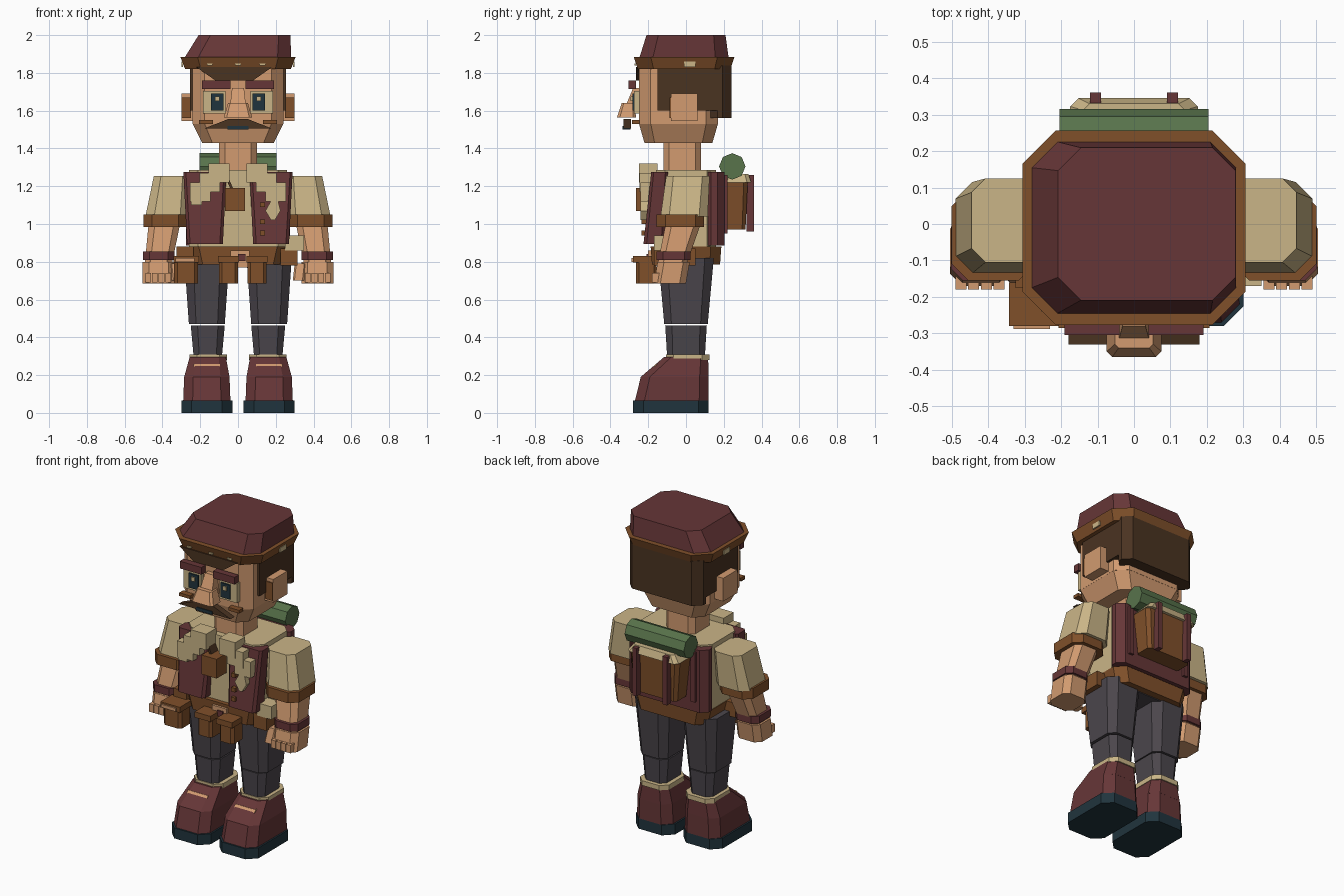
import bpy, bmesh, math
from mathutils import Matrix

cube = bpy.data.objects.get("Cube")
if cube:
    bpy.data.objects.remove(cube, do_unlink=True)


def material(name, code):
    srgb = [channel / 255 for channel in bytes.fromhex(code)]
    colour = [((c + .055) / 1.055) ** 2.4 for c in srgb] + [1]
    mat = bpy.data.materials.new(name)
    mat.use_nodes = True
    mat.diffuse_color = colour
    mat.node_tree.nodes["Principled BSDF"].inputs["Base Color"].default_value = colour
    return mat


MAROON = material("maroon", "663637")
SKIN = material("skin", "d29b70")
TAN = material("tan cloth", "cab587")
BROWN = material("leather brown", "80502a")
HAIR = material("dark hair", "4a3321")
GREEN = material("roll green", "58734b")
GREY = material("trouser grey", "4b464c")
NAVY = material("dark navy", "20343d")


def finish(name, mat, bm, pair):
    bmesh.ops.recalc_face_normals(bm, faces=bm.faces)
    mesh = bpy.data.meshes.new(name)
    bm.to_mesh(mesh)
    bm.free()
    mesh.materials.append(mat)
    part = bpy.data.objects.new(name, mesh)
    bpy.context.collection.objects.link(part)
    if pair:
        mirror = part.modifiers.new("both_sides", "MIRROR")
        mirror.use_mirror_merge = False


def outline(x, y, z, width, depth, soft):
    """Rectangle with corners cut off by a share of its shorter side."""
    cut = soft * min(width, depth)
    w, d = width / 2, depth / 2
    if not cut:
        return [(x - w, y - d, z), (x + w, y - d, z), (x + w, y + d, z), (x - w, y + d, z)]
    quarter = [(w, d - cut), (w - cut, d)]
    right = [(a, -b) for a, b in reversed(quarter)] + quarter
    left = [(-a, b) for a, b in reversed(right)]
    return [(x + a, y + b, z) for a, b in right + left]


def block(name, mat, base, size, top=(1, 1), lean=(0, 0), soft=.15, pair=False):
    """Tapered block standing on the point base; top scales and lean shifts its upper end."""
    x, y, z = base
    width, depth, height = size
    bm = bmesh.new()
    lower, upper = [[bm.verts.new(p) for p in ring] for ring in (
        outline(x, y, z, width, depth, soft),
        outline(x + lean[0], y + lean[1], z + height, width * top[0], depth * top[1], soft))]
    bm.faces.new(lower)
    bm.faces.new(upper)
    for i in range(len(lower)):
        bm.faces.new((lower[i - 1], lower[i], upper[i], upper[i - 1]))
    finish(name, mat, bm, pair)


def box(name, mat, base, size, **options):
    block(name, mat, base, size, soft=0, **options)


# Head, hair and hat
block("jaw", SKIN, (0, -.04, 1.43), (.38, .36, .1), top=(1.26, 1.16))
block("head", SKIN, (0, -.04, 1.53), (.48, .42, .3))
block("neck", SKIN, (0, -.02, 1.26), (.2, .2, .2))
box("side_hair", HAIR, (0, .01, 1.6), (.51, .32, .24))
block("back_hair", HAIR, (0, .18, 1.56), (.51, .12, .28), soft=.4)
box("fringe", HAIR, (-.02, -.25, 1.76), (.2, .03, .07), top=(2, 1))
block("hat_brim", BROWN, (0, -.01, 1.82), (.56, .49, .065), top=(1.09, 1.09), soft=.17)
block("hat_crown", MAROON, (0, -.01, 1.885), (.56, .47, .115), top=(.87, .89), lean=(.035, .01))
for x in (-.15, 0, .13):
    box("brim_stitch", TAN, (x, -.268, 1.84), (.03, .009, .01))
box("brim_patch", TAN, (.295, .02, 1.83), (.009, .06, .03), pair=True)

# Face
box("nose_bridge", SKIN, (0, -.28, 1.6), (.09, .1, .12), top=(.7, .4), lean=(0, .02))
block("nose_tip", SKIN, (0, -.315, 1.565), (.15, .1, .075), top=(.7, .7), lean=(0, .01))
box("moustache", HAIR, (0, -.31, 1.505), (.36, .04, .05), top=(.3, 1))
box("mouth", NAVY, (0, -.315, 1.5), (.11, .04, .02))
box("eye_white", TAN, (.125, -.26, 1.585), (.12, .03, .12), pair=True)
box("iris", NAVY, (.11, -.28, 1.6), (.065, .009, .09), pair=True)
box("eye_glint", TAN, (.11, -.288, 1.65), (.025, .009, .025), pair=True)
box("eyebrow", MAROON, (.115, -.285, 1.715), (.15, .04, .045), pair=True)
box("cheek_mark", BROWN, (.17, -.265, 1.53), (.075, .04, .02), pair=True)
box("ear", SKIN, (.265, -.01, 1.545), (.07, .14, .145), pair=True)
box("ear_shadow", BROWN, (.275, -.084, 1.56), (.05, .009, .11), pair=True)

# Torso and vest
block("shirt", TAN, (0, 0, .87), (.52, .32, .415))
block("hips", GREY, (0, 0, .78), (.4, .27, .1))
block("vest_front", MAROON, (.175, -.17, .895), (.19, .11, .38), top=(1.2, .8), lean=(0, .03), pair=True)
block("vest_back", MAROON, (0, .15, .885), (.55, .11, .39), soft=.35)
box("vest_strap", MAROON, (.2, .21, .95), (.03, .02, .31), pair=True)

# Stepped scarf, pendant and badge
for step in range(3):
    box("scarf_step", TAN, (.1 + .05 * step, -.2 + .005 * step, 1.22 - .05 * step), (.11, .1, .1), pair=True)
box("scarf_tail", TAN, (-.22, -.2, 1.1), (.06, .07, .06))
box("pendant", BROWN, (-.015, -.215, 1.07), (.105, .1, .12))
box("pendant_cord", HAIR, (-.03, -.19, 1.18), (.015, .07, .07), lean=(-.03, 0))
box("leaf_badge", TAN, (.185, -.22, 1.02), (.02, .04, .05), top=(4, 1))
box("leaf_badge_tip", TAN, (.185, -.22, 1.07), (.08, .04, .06), top=(.4, 1), lean=(.01, 0))
for z in (.94, 1, 1.09):
    box("vest_button", BROWN, (.13, -.21, z), (.025, .05, .025))

# Arms and hands
block("sleeve", TAN, (.375, -.01, 1.04), (.23, .25, .215), top=(.83, .92), lean=(-.025, .02), soft=.2, pair=True)
block("sleeve_cuff", BROWN, (.385, -.03, .985), (.23, .25, .065), soft=.2, pair=True)
block("forearm", SKIN, (.42, -.07, .8), (.145, .155, .2), top=(1.15, 1.2), lean=(-.03, .055), soft=.2, pair=True)
block("wristband", MAROON, (.42, -.065, .81), (.165, .18, .045), soft=.2, pair=True)
block("hand", SKIN, (.42, -.085, .685), (.17, .17, .115), lean=(0, .02), soft=.2, pair=True)
block("thumb", SKIN, (.32, -.13, .7), (.06, .06, .09), lean=(.01, .02), pair=True)
for finger in range(4):
    box("finger", SKIN, (.37 + .035 * finger, -.16, .69), (.03, .04, .05), pair=True)

# Belt, pouches and hip gear
block("belt", BROWN, (0, 0, .785), (.48, .36, .095), top=(1.1, 1.04))
box("buckle", SKIN, (.01, -.19, .77), (.1, .02, .09))
box("buckle_centre", MAROON, (.02, -.204, .805), (.04, .009, .035))
for x, width in ((-.275, .125), (-.05, .1), (.1, .1)):
    block("pouch", BROWN, (x, -.21, .685), (width, .11, .115))
    box("pouch_flap", BROWN, (x, -.22, .795), (width + .01, .12, .035))
box("pouch_trim", SKIN, (-.28, -.284, .8), (.1, .009, .02))
box("hip_cloth", TAN, (.3, -.125, .86), (.1, .09, .08))
box("side_pouch", BROWN, (.27, -.06, .78), (.09, .22, .09))
box("rear_pouch", BROWN, (-.28, -.1, .79), (.09, .15, .09))

# Backpack and bedroll
block("backpack", BROWN, (0, .255, .97), (.3, .12, .25), top=(1.15, 1.2))
block("backpack_flap", TAN, (0, .27, 1.22), (.35, .15, .045), top=(.8, .8))
box("backpack_strap", MAROON, (.105, .34, .96), (.03, .04, .3), pair=True)
roll = bmesh.new()
bmesh.ops.create_cone(roll, cap_ends=True, segments=8, radius1=.07, radius2=.07, depth=.41,
                      matrix=Matrix.Translation((0, .245, 1.305)) @ Matrix.Rotation(math.pi / 2, 4, "Y"))
finish("bedroll", GREEN, roll, False)

# Legs and boots
block("upper_leg", GREY, (.165, 0, .47), (.19, .23, .35), top=(1.26, 1.28), soft=.2, pair=True)
block("lower_leg", GREY, (.16, 0, .3), (.15, .2, .163), top=(1.2, 1.1), soft=.2, pair=True)
block("boot_sole", NAVY, (.165, -.08, 0), (.27, .4, .065), soft=.2, pair=True)
block("boot_foot", MAROON, (.165, -.075, .065), (.25, .39, .125), top=(.96, .92), lean=(0, .015), soft=.2, pair=True)
block("boot_shaft", MAROON, (.165, -.06, .19), (.24, .36, .105), top=(.8, .65), lean=(-.005, .06), soft=.2, pair=True)
block("boot_cuff", TAN, (.158, .01, .28), (.2, .23, .03), soft=.2, pair=True)
box("boot_stripe", SKIN, (.165, -.165, .245), (.14, .02, .015), lean=(0, .015), pair=True)
